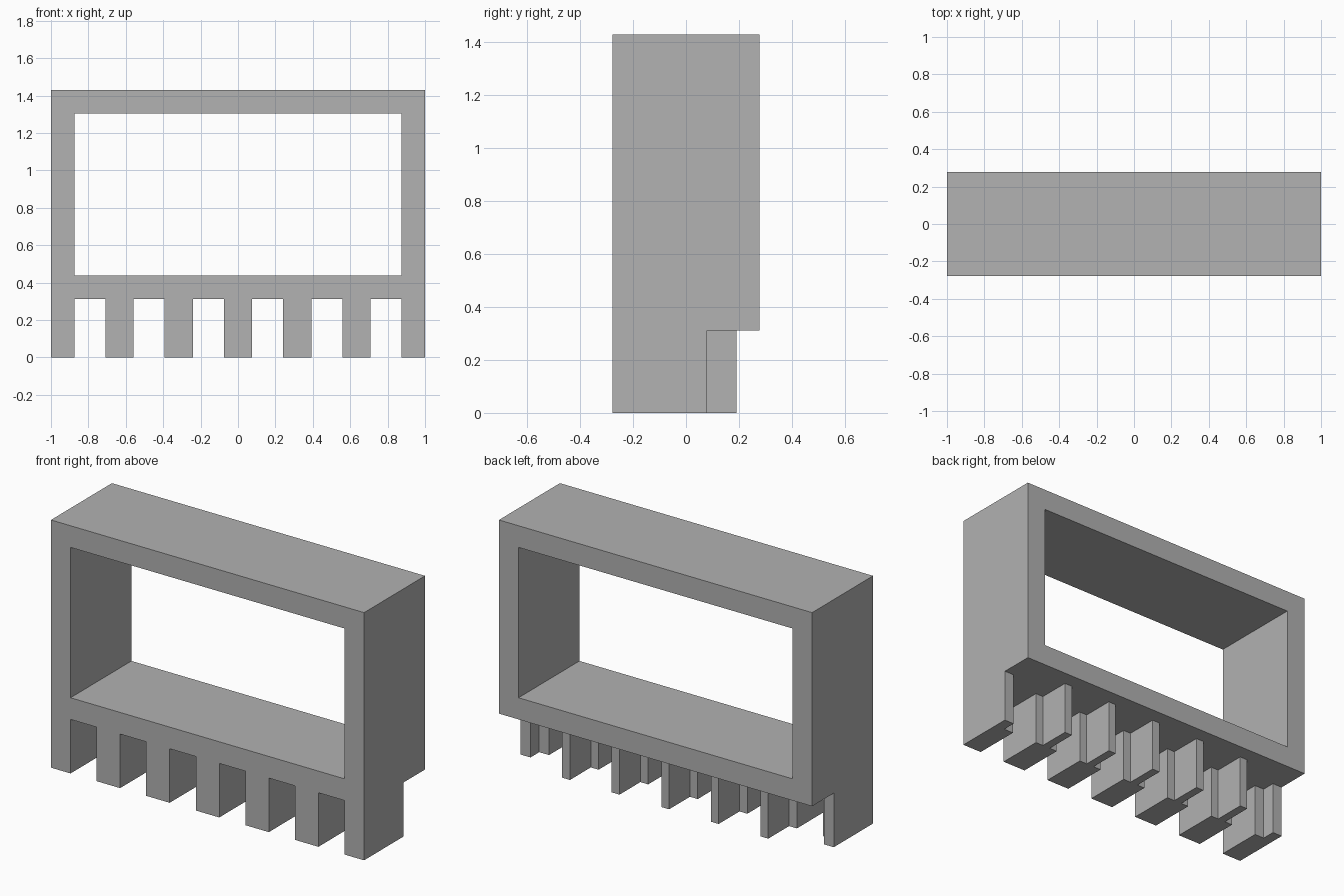
import bpy, bmesh
from mathutils import Vector

cube = bpy.data.objects.get("Cube")
if cube:
    bpy.data.objects.remove(cube, do_unlink=True)

# Overall sizes
HALF_W, HALF_D, TOP = 1.0, 0.278, 1.43
WALL = 0.125                    # frame thickness
LEG_H = 0.312                   # underside of the frame
LEG_W, GAP = 0.15, 1 / 6        # middle legs and the slots between them
SHOULDER, END_BACK, TONGUE_BACK = 0.0, 0.08, 0.19

grey = bpy.data.materials.new("plain grey")
grey.use_nodes = True
colour = (0.445, 0.445, 0.445, 1)
grey.diffuse_color = colour
grey.node_tree.nodes["Principled BSDF"].inputs["Base Color"].default_value = colour


def extruded(name, points, faces, offset):
    """Make a solid by extruding flat faces along an offset."""
    bm = bmesh.new()
    verts = [bm.verts.new(p) for p in points]
    flat = [bm.faces.new([verts[i] for i in f]) for f in faces]
    result = bmesh.ops.extrude_face_region(bm, geom=flat, use_keep_orig=True)
    moved = [g for g in result["geom"] if isinstance(g, bmesh.types.BMVert)]
    bmesh.ops.translate(bm, verts=moved, vec=Vector(offset))
    bmesh.ops.recalc_face_normals(bm, faces=bm.faces)
    mesh = bpy.data.meshes.new(name)
    bm.to_mesh(mesh)
    bm.free()
    mesh.materials.append(grey)
    obj = bpy.data.objects.new(name, mesh)
    bpy.context.collection.objects.link(obj)
    return obj


def rectangle(half_w, bottom, top):
    return [(x, -HALF_D, z) for x, z in
            ((-half_w, bottom), (half_w, bottom), (half_w, top), (-half_w, top))]


def leg(name, outline):
    return extruded(name, [(x, y, 0) for x, y in outline],
                    [range(len(outline))], (0, 0, LEG_H))


# Rectangular frame with an open middle
extruded("frame",
         rectangle(HALF_W, LEG_H, TOP)
         + rectangle(HALF_W - WALL, LEG_H + WALL, TOP - WALL),
         [(i, (i + 1) % 4, (i + 1) % 4 + 4, i + 4) for i in range(4)],
         (0, 2 * HALF_D, 0))

# Corner legs: the outer half reaches further back than the inner half
inner, middle = HALF_W - WALL, HALF_W - WALL / 2
for side, s in (("left", 1), ("right", -1)):
    leg(side + "_end_leg",
        [(s * x, y) for x, y in ((inner, -HALF_D), (HALF_W, -HALF_D),
                                 (HALF_W, END_BACK), (middle, END_BACK),
                                 (middle, SHOULDER), (inner, SHOULDER))])

# Middle legs: a wide block with a narrow tongue behind it
half, tongue = LEG_W / 2, LEG_W / 6
right_half = [(half, -HALF_D), (half, SHOULDER),
              (tongue, SHOULDER), (tongue, TONGUE_BACK)]
tee = right_half + [(-x, y) for x, y in reversed(right_half)]
for i in range(5):
    centre = (i - 2) * (LEG_W + GAP)
    leg(f"middle_leg_{i + 1}", [(centre + x, y) for x, y in tee])
